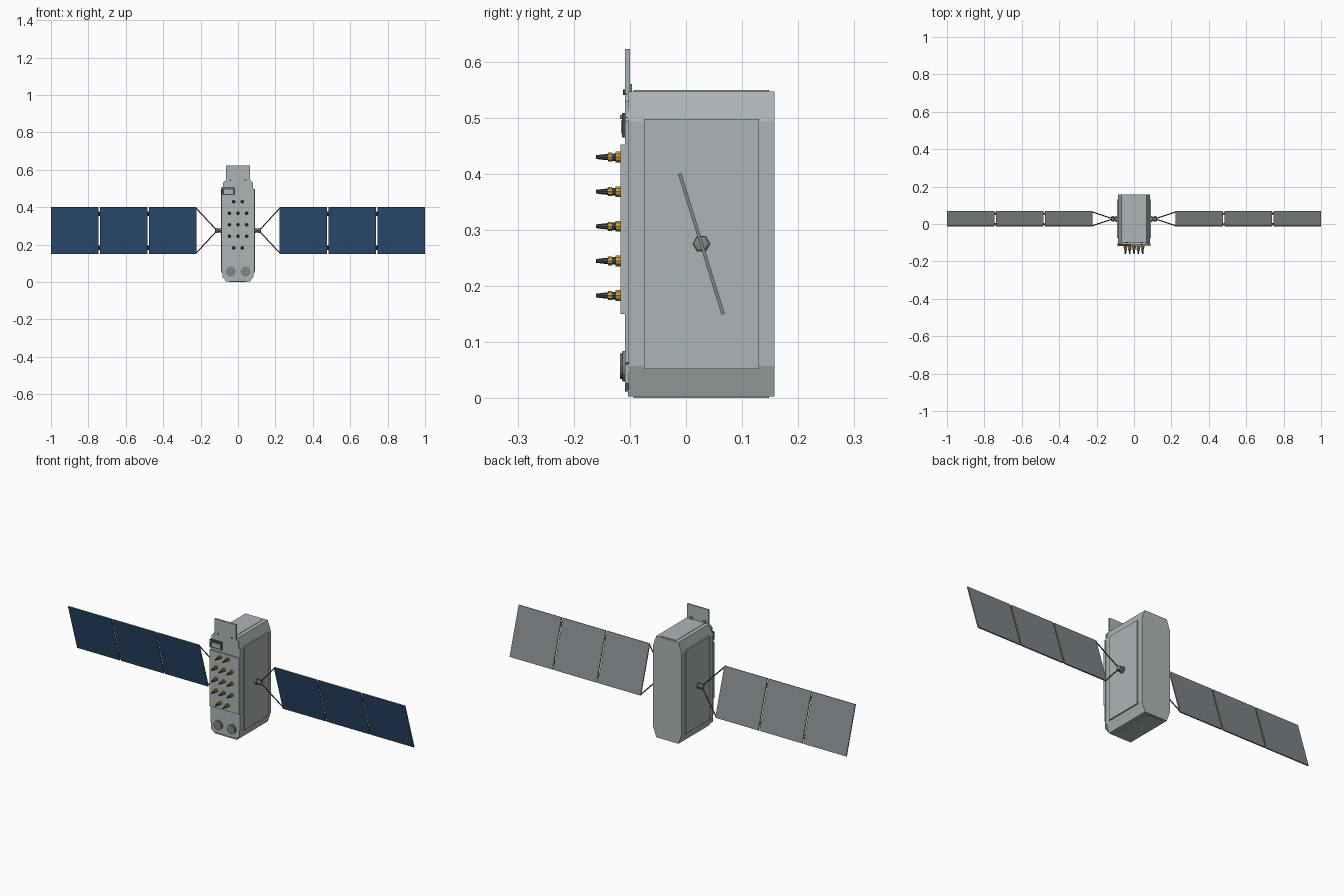
import bpy, bmesh, math
from mathutils import Matrix, Vector

cube = bpy.data.objects.get("Cube")
if cube:
    bpy.data.objects.remove(cube, do_unlink=True)


def material(name, r, g, b):
    m = bpy.data.materials.new(name)
    m.use_nodes = True
    m.diffuse_color = (r, g, b, 1)
    m.node_tree.nodes["Principled BSDF"].inputs["Base Color"].default_value = (r, g, b, 1)
    return m


HULL = material("light grey hull", 0.42, 0.46, 0.47)
PANEL = material("mid grey panel", 0.22, 0.24, 0.25)
BLUE = material("solar cell blue", 0.03, 0.09, 0.2)
DARK = material("dark metal", 0.06, 0.07, 0.075)
GOLD = material("gold fitting", 0.6, 0.34, 0.05)


def finish(name, bm, mats, smooth=False):
    bmesh.ops.recalc_face_normals(bm, faces=bm.faces)
    mesh = bpy.data.meshes.new(name)
    bm.to_mesh(mesh)
    bm.free()
    for m in mats:
        mesh.materials.append(m)
    ob = bpy.data.objects.new(name, mesh)
    bpy.context.collection.objects.link(ob)
    if smooth:
        bpy.ops.object.select_all(action='DESELECT')
        ob.select_set(True)
        bpy.context.view_layer.objects.active = ob
        bpy.ops.object.shade_smooth_by_angle(angle=math.radians(35))
    return ob


def box(name, x, y, z, mat):
    """Box from (low, high) ranges."""
    bm = bmesh.new()
    size = [b - a for a, b in (x, y, z)]
    mid = [(a + b) / 2 for a, b in (x, y, z)]
    bmesh.ops.create_cube(bm, size=1, matrix=Matrix.Translation(mid) @ Matrix.Diagonal((*size, 1)))
    return finish(name, bm, [mat])


def mirrored_prism(name, half, y0, y1, mat):
    """Extrude a half outline (x, z), mirrored in x, along y."""
    outline = half + [(-x, z) for x, z in reversed(half)]
    bm = bmesh.new()
    face = bm.faces.new([bm.verts.new((x, y0, z)) for x, z in outline])
    ext = bmesh.ops.extrude_face_region(bm, geom=[face])
    bmesh.ops.translate(bm, vec=(0, y1 - y0, 0),
                        verts=[v for v in ext["geom"] if isinstance(v, bmesh.types.BMVert)])
    return finish(name, bm, [mat])


def lathe(name, profile, origin, axis, mats, sides=12, bands=None, smooth=False):
    """Turn (distance, radius) points about an axis; bands gives a material per section."""
    rot = Vector(axis).to_track_quat('Z', 'Y').to_matrix().to_4x4()
    bm = bmesh.new()
    rings = []
    for t, r in profile:
        rings.append([bm.verts.new((r * math.cos(a), r * math.sin(a), t))
                      for a in (2 * math.pi * i / sides for i in range(sides))])
    for k in range(len(rings) - 1):
        for i in range(sides):
            j = (i + 1) % sides
            f = bm.faces.new((rings[k][i], rings[k][j], rings[k + 1][j], rings[k + 1][i]))
            f.material_index = bands[k] if bands else 0
    bm.faces.new(rings[0][::-1]).material_index = bands[0] if bands else 0
    bm.faces.new(rings[-1]).material_index = bands[-1] if bands else 0
    bm.transform(Matrix.Translation(origin) @ rot)
    return finish(name, bm, mats, smooth)


def rod(name, a, b, r, mat, sides=8):
    a, b = Vector(a), Vector(b)
    return lathe(name, [(0, r), ((b - a).length, r)], a, b - a, [mat], sides, smooth=True)


# Hull with chamfered long edges
mirrored_prism("hull", [(0.066, 0.003), (0.085, 0.057), (0.085, 0.493), (0.066, 0.547)],
               -0.103, 0.158, HULL)
box("top_cover", (-0.045, 0.045), (-0.094, 0.148), (0.545, 0.549), HULL)
box("bottom_cover", (-0.045, 0.045), (-0.094, 0.148), (0, 0.005), HULL)
for side, s in (("left", 1), ("right", -1)):
    box(side + "_side_cover", sorted((s * 0.083, s * 0.09)), (-0.075, 0.13), (0.052, 0.498), HULL)

# Front plates
mirrored_prism("front_plate", [(0.068, 0.012), (0.084, 0.026), (0.084, 0.06), (0.088, 0.064),
                               (0.088, 0.494), (0.08, 0.5), (0.08, 0.53), (0.07, 0.542)],
               -0.109, -0.102, HULL)
box("antenna_plate", (-0.087, 0.087), (-0.117, -0.108), (0.15, 0.452), HULL)

# Upright plate at the top with its foot and bolts
box("upright_plate", (-0.063, 0.063), (-0.109, -0.1), (0.535, 0.622), HULL)
for x in (-0.04, 0.04):
    box("upright_foot", (x - 0.008, x + 0.008), (-0.101, -0.096), (0.545, 0.56), PANEL)
    rod("upright_bolt", (x, -0.108, 0.545), (x, -0.112, 0.545), 0.005, DARK)

# Sensor block: dark housing with small grey cells
box("sensor_housing", (-0.088, -0.015), (-0.114, -0.108), (0.465, 0.508), DARK)
box("sensor_window", (-0.074, -0.026), (-0.116, -0.113), (0.472, 0.495), HULL)
for i in range(5):
    x = -0.08 + i * 0.0145
    box("sensor_cell", (x - 0.004, x + 0.004), (-0.118, -0.113), (0.498, 0.505), PANEL)

# Round covers low on the front
for x in (-0.04, 0.04):
    lathe("round_cover", [(0, 0.027), (0.005, 0.027), (0.006, 0.023), (0.01, 0.023)],
          (x, -0.108, 0.057), (0, -1, 0), [PANEL], 12)

# Antenna spikes in staggered rows
spike = [(0, 0.01), (0.01, 0.01), (0.01, 0.007), (0.016, 0.007), (0.016, 0.0085),
         (0.023, 0.0085), (0.023, 0.006), (0.033, 0.005), (0.044, 0.0035)]
bands = [0, 0, 1, 1, 0, 0, 1, 1]
for row in range(5):
    z = 0.183 + row * 0.0617
    for x in ((-0.023, 0.023) if row in (0, 4) else (-0.046, 0, 0.046)):
        lathe("antenna_spike", spike, (x, -0.116, z), (0, -1, 0), [GOLD, DARK], 10, bands, True)

# Solar wings, tilted about the hub axis
PIVOT = Vector((0, 0.0275, 0.275))
HALF = 0.131
TILT = Matrix.Translation(PIVOT) @ Matrix.Rotation(0.299, 4, 'X')
for side, s in (("left", 1), ("right", -1)):
    lathe(side + "_hub", [(0, 0.016), (0.012, 0.016), (0.012, 0.009), (0.018, 0.009),
                          (0.02, 0.015), (0.033, 0.015), (0.036, 0.01)],
          (s * 0.086, PIVOT.y, PIVOT.z), (s, 0, 0), [PANEL], 6)
    for end in (-1, 1):
        rod(side + "_wing_strut", (s * 0.112, PIVOT.y, PIVOT.z),
            TILT @ Vector((s * 0.226, 0, end * (HALF - 0.003))), 0.003, DARK)
    for n in range(3):
        x0 = 0.222 + n * 0.2615
        wing = box(f"{side}_solar_panel_{n + 1}", sorted((s * x0, s * (x0 + 0.255))),
                   (-0.003, 0.003), (-HALF, HALF), PANEL)
        wing.data.materials.append(BLUE)
        for f in wing.data.polygons:
            f.material_index = 1 if f.normal.y < -0.5 else 0
        wing.data.transform(TILT)
        # Hinges between neighbouring panels
        if n:
            for z in (-0.095, 0.095):
                x = s * (x0 - 0.00325)
                rod(side + "_hinge", TILT @ Vector((x, 0, z - 0.012)),
                    TILT @ Vector((x, 0, z + 0.012)), 0.0035, DARK, 6)
